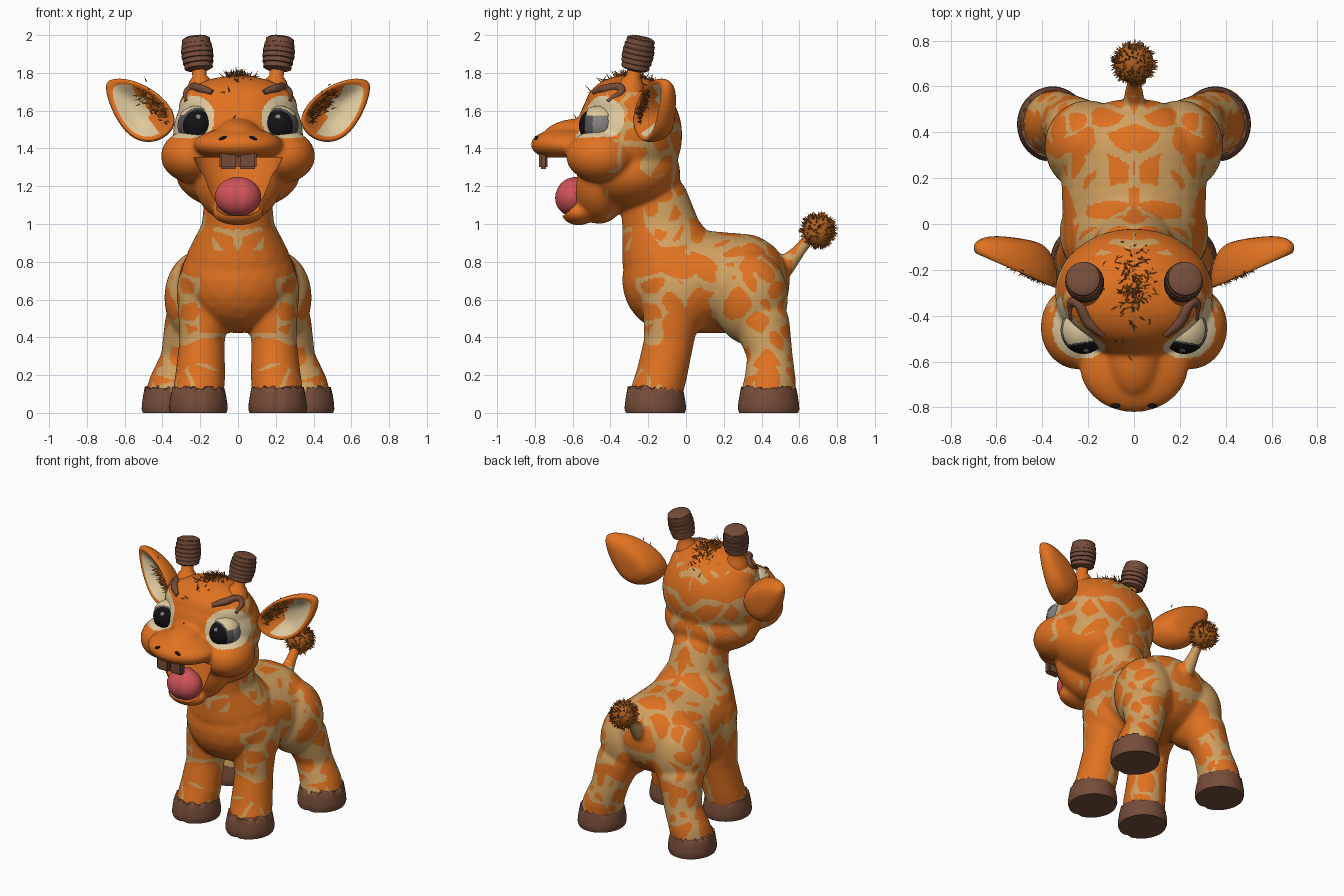
import bpy, bmesh, math, random
from math import sin, cos, pi
from mathutils import Vector, Matrix, Euler, noise
from mathutils.bvhtree import BVHTree

random.seed(4)
if "Cube" in bpy.data.objects:
    bpy.data.objects.remove(bpy.data.objects["Cube"])


def material(name, *rgb):
    m = bpy.data.materials.new(name)
    m.use_nodes = True
    m.diffuse_color = (*rgb, 1)
    m.node_tree.nodes["Principled BSDF"].inputs["Base Color"].default_value = (*rgb, 1)
    return m


ORANGE = material("orange_coat", .75, .168, .015)
TAN = material("tan_coat", .64, .36, .12)
CREAM = material("cream", .74, .59, .34)
BROWN = material("hoof_brown", .18, .073, .042)
HAIR = material("hair_brown", .43, .12, .014)
PINK = material("tongue_pink", .62, .085, .1)
BLACK = material("pupil_black", .006, .006, .007)
GREY = material("eye_grey", .24, .22, .22)
IRIS = material("iris_dark", .095, .088, .088)


def finish(bm, name, mats, angle=50):
    bmesh.ops.recalc_face_normals(bm, faces=bm.faces[:])
    me = bpy.data.meshes.new(name)
    bm.to_mesh(me)
    bm.free()
    for m in mats:
        me.materials.append(m)
    me.polygons.foreach_set("use_smooth", [True] * len(me.polygons))
    me.set_sharp_from_angle(angle=math.radians(angle))
    ob = bpy.data.objects.new(name, me)
    bpy.context.scene.collection.objects.link(ob)
    return ob


def ball(bm, c, r, rot=(0, 0, 0), sub=3):
    mat = Matrix.LocRotScale(Vector(c), Euler(rot), Vector(r))
    return bmesh.ops.create_icosphere(bm, subdivisions=sub, radius=1, matrix=mat)["verts"]


def chain(bm, side, *knots, steps=6):
    """Row of blended ellipsoids; each knot is x, y, z, rx, ry, rz."""
    for a, b in zip(knots, knots[1:]):
        for i in range(steps + 1):
            v = [p + (q - p) * i / steps for p, q in zip(a, b)]
            ball(bm, (v[0] * side, v[1], v[2]), v[3:])


def loft(bm, rings):
    vs = [[bm.verts.new(p) for p in ring] for ring in rings]
    n = len(vs[0])
    for a, b in zip(vs, vs[1:]):
        for i in range(n):
            j = (i + 1) % n
            bm.faces.new((a[i], a[j], b[j], b[i]))
    bm.faces.new(vs[0])
    bm.faces.new(vs[-1])


def lathe(bm, profile, matrix, n=24):
    loft(bm, [[matrix @ Vector((r * cos(2 * pi * i / n), r * sin(2 * pi * i / n), z))
               for i in range(n)] for r, z in profile])


def blade(bm, pos, direction, length, width):
    """One thin three-sided hair."""
    d = Vector(direction).normalized()
    u = d.orthogonal().normalized()
    v = d.cross(u)
    base = [bm.verts.new(Vector(pos) + width * (u * cos(a) + v * sin(a))) for a in (0, 2.1, 4.2)]
    tip = bm.verts.new(Vector(pos) + d * length)
    for i in range(3):
        bm.faces.new((base[i], base[(i + 1) % 3], tip))


def jitter(s):
    return Vector([random.uniform(-s, s) for _ in range(3)])


# Body, legs, neck, tail and head as one blended skin
bm = bmesh.new()
chain(bm, 1, (0, -.06, .7, .31, .28, .28), (0, .3, .685, .325, .25, .265))
chain(bm, 1, (0, -.07, .8, .28, .27, .2), (0, -.13, .98, .195, .21, .12),
      (0, -.17, 1.15, .18, .18, .12))
chain(bm, 1, (0, .44, .75, .075, .075, .09), (0, .53, .78, .05, .05, .06),
      (0, .6, .86, .036, .036, .036), (0, .68, .96, .032, .032, .032))
ball(bm, (0, -.3, 1.47), (.345, .28, .32), sub=4)
ball(bm, (0, -.32, 1.62), (.315, .215, .166), sub=4)
ball(bm, (0, -.3, 1.27), (.33, .27, .2), sub=4)
ball(bm, (0, -.46, 1.25), (.24, .17, .25), sub=4)
ball(bm, (0, -.57, 1.06), (.14, .09, .068))
ball(bm, (0, -.62, 1.42), (.238, .203, .09), sub=4)
ball(bm, (0, -.56, 1.46), (.125, .2, .1))
for s in (1, -1):
    ball(bm, (s * .245, -.45, 1.36), (.163, .185, .14), sub=4)
    ball(bm, (s * .2, .34, .61), (.19, .2, .25), sub=4)
    ball(bm, (s * .15, -.04, .63), (.175, .2, .24), sub=4)
    chain(bm, s, (.18, -.07, .58, .14, .16, .12), (.19, -.09, .38, .122, .135, .08),
          (.2, -.13, .2, .135, .14, .06), (.21, -.16, .1, .138, .146, .04))
    chain(bm, s, (.24, .4, .48, .15, .15, .12), (.285, .445, .3, .125, .122, .08),
          (.335, .445, .18, .135, .138, .06), (.355, .435, .1, .138, .148, .04))
body = finish(bm, "body", [])
mod = body.modifiers.new("blend", "REMESH")
mod.mode, mod.voxel_size = "VOXEL", .0095
mod = body.modifiers.new("soften", "SMOOTH")
mod.factor, mod.iterations = .5, 25

# Open mouth, narrowing toward the chin under a flat palate
bm = bmesh.new()
lathe(bm, [(.06, 1.045), (.115, 1.07), (.15, 1.13), (.185, 1.22), (.215, 1.3), (.235, 1.352)],
      Matrix.Translation((0, -.645, 0)) @ Matrix.Diagonal((1, .82, 1, 1)), 48)
cutter = finish(bm, "mouth_cutter", [])
cutter.hide_render = True
mod = body.modifiers.new("mouth", "BOOLEAN")
mod.operation, mod.solver, mod.object = "DIFFERENCE", "EXACT", cutter
skin = bpy.data.meshes.new_from_object(
    body.evaluated_get(bpy.context.evaluated_depsgraph_get()))
body.modifiers.clear()
body.data = skin
bpy.data.objects.remove(cutter)
skin.materials.clear()
for m in (ORANGE, TAN, CREAM):
    skin.materials.append(m)


def coat(c, nrm):
    """0 orange patch, 1 tan gap, 2 cream eye patch."""
    p = Vector((abs(c.x), c.y, c.z))
    eye = ((p.x - .245) / .14) ** 2 + ((p.y + .46) / .17) ** 2 + ((p.z - 1.545) / .135) ** 2
    if eye < 1:
        return 2
    if p.y > .56 and p.z > .68:
        return int(nrm.z < .25)
    face = p.z > .98 and p.y < -.42
    chest = p.y < -.15 and p.x < .2 and .42 < p.z < .86
    belly = p.z < .55 and p.x < .2 and nrm.z < -.3
    crown = p.z > 1.7
    if face or chest or belly or crown:
        return 0
    # Gaps between patches, broken where neighbouring patches run together
    d = noise.voronoi(p * 6.6 + noise.noise_vector(p * 5) * .55)[0]
    join = noise.noise(p * 5 + Vector((7, 3, 1)))
    width = .21 + .1 * noise.noise(p * 4)
    return int(join > (-.05 if p.z > 1.1 else -.16) and d[1] - d[0] < width)


for f in skin.polygons:
    f.material_index = coat(f.center, f.normal)
    f.use_smooth = True
skin.set_sharp_from_angle(angle=math.radians(50))
tree = BVHTree.FromPolygons([v.co for v in skin.vertices], [f.vertices[:] for f in skin.polygons])


def on_face(x, z):
    hit = tree.ray_cast(Vector((x, -2, z)), Vector((0, 1, 0)))[0]
    return hit or tree.find_nearest(Vector((x, -.45, z)))[0]


# Hooves with a cleft at the front and a ragged upper edge
def hoof(name, x, y):
    bm = bmesh.new()
    rings = []
    for r, z, rough in ((.96, 0, 0), (1, .02, 0), (.99, .05, 0), (.945, .095, 0),
                        (.895, .128, .012), (.8, .135, .012)):
        ring = []
        for i in range(64):
            a = 2 * pi * i / 64 - pi / 2
            k = r * (1 - .08 * math.exp(-((i + 32) % 64 - 32) ** 2 / 2))
            ring.append((x + .155 * k * cos(a), y + .165 * k * sin(a),
                         z + random.uniform(-rough, rough)))
        rings.append(ring)
    loft(bm, rings)
    finish(bm, name, [BROWN])


EAR = [(.31, 1.53), (.36, 1.64), (.46, 1.725), (.58, 1.775), (.68, 1.775), (.715, 1.74),
       (.68, 1.61), (.6, 1.475), (.5, 1.42), (.39, 1.44)]
KNOB = [(.04, .065), (.06, .07)]
for k in range(6):
    r, z = .071 + .013 * sin(pi * (k + .5) / 6), .078 + .027 * k
    KNOB += [(r, z), (r + .001, z + .011), (r, z + .023), (r - .005, z + .025)]
KNOB += [(.07, .24), (.055, .248), (.02, .25)]


def ear_y(x, off):
    t = (x - .35) / .35
    return -.19 + .105 * t + off * (1 - .55 * t)


for s, side in ((1, "left"), (-1, "right")):
    hoof(side + "_front_hoof", s * .21, -.165)
    hoof(side + "_hind_hoof", s * .355, .435)

    # Ears: domed behind, dished in front, cream beyond the inner upper edge
    bm = bmesh.new()
    rings = []
    for k, off in ((.4, .11), (.8, .08), (1, -.01), (.97, -.09), (.84, -.09), (.5, -.01), (.2, .015)):
        pts = [(.5 + (ex - .5) * k, 1.595 + (ez - 1.595) * k) for ex, ez in EAR]
        rings.append([(s * x, ear_y(x, off), z) for x, z in pts])
    loft(bm, rings)
    bm.faces.ensure_lookup_table()
    inside = bm.faces[4 * len(EAR):6 * len(EAR)] + [bm.faces[-1]]
    for f in inside:
        c = f.calc_center_median()
        f.material_index = int(c.z - 1.5 < (abs(c.x) - .42) * 1.9)
    ear = finish(bm, side + "_ear", [ORANGE, CREAM], 180)
    mod = ear.modifiers.new("round", "SUBSURF")
    mod.levels = mod.render_levels = 2
    bm = bmesh.new()
    for i in range(110):
        t = random.random()
        x, z = .375 + .12 * t + random.gauss(0, .018), 1.565 + .125 * t + random.gauss(0, .025)
        blade(bm, (s * x, ear_y(x, -.07), z), Vector((s * .7, -.15, .1)) + jitter(.6), .032, .005)
    finish(bm, side + "_ear_hair", [HAIR])

    # Horns: orange stalk under a ridged barrel knob
    place = Matrix.LocRotScale(Vector((s * .2, -.285, 1.748)), Euler((-.2, s * .1, 0)), None)
    bm = bmesh.new()
    lathe(bm, [(.075, -.04), (.058, .01), (.038, .035), (.038, .08)], place)
    finish(bm, side + "_horn_stalk", [ORANGE])
    bm = bmesh.new()
    lathe(bm, KNOB, place)
    finish(bm, side + "_horn_knob", [BROWN], 35)

    # Eyes coloured by angle from the gaze direction, under a cream upper lid
    c = Vector((s * .22, -.462, 1.52))
    gaze = Vector((-s * .16, -1, .02)).normalized()
    glint = Vector((-s * .1, -1, .55)).normalized()
    bm = bmesh.new()
    ball(bm, c, (.1, .105, .1), sub=5)
    for f in bm.faces:
        d = (f.calc_center_median() - c).normalized()
        a = d.angle(gaze)
        f.material_index = 0 if d.angle(glint) < .12 else 1 if a < .93 else 2 if a < 1.4 else 0
    finish(bm, side + "_eye", [GREY, BLACK, IRIS])
    bm = bmesh.new()
    ball(bm, c, (.106, .111, .106), sub=5)
    lid = [(f, (f.calc_center_median() - c).normalized()) for f in bm.faces]
    bmesh.ops.delete(bm, geom=[f for f, d in lid if d.z < .5 or d.angle(gaze) < 1.02],
                     context="FACES")
    finish(bm, side + "_eyelid", [CREAM])

    # Eyebrows
    cu = bpy.data.curves.new(side + "_eyebrow", "CURVE")
    cu.dimensions, cu.bevel_depth, cu.bevel_resolution, cu.use_fill_caps = "3D", .024, 4, True
    sp = cu.splines.new("BEZIER")
    sp.bezier_points.add(3)
    arch = ((.135, 1.695, .6), (.195, 1.715, 1), (.26, 1.71, .9), (.325, 1.67, .4))
    for bp, (x, z, r) in zip(sp.bezier_points, arch):
        bp.co = on_face(s * x, z)
        bp.radius = r
        bp.handle_left_type = bp.handle_right_type = "AUTO"
    cu.materials.append(BROWN)
    bpy.context.scene.collection.objects.link(bpy.data.objects.new(side + "_eyebrow", cu))

    # Nostrils and front teeth
    bm = bmesh.new()
    ball(bm, on_face(s * .08, 1.455), (.022, .012, .009), (0, s * .4, 0))
    finish(bm, side + "_nostril", [BLACK])
    bm = bmesh.new()
    bmesh.ops.create_cube(bm, size=1, matrix=Matrix.LocRotScale(
        Vector((s * .051, -.755, 1.34)), None, Vector((.096, .045, .095))))
    bmesh.ops.bevel(bm, geom=bm.edges[:], offset=.01, segments=2, affect="EDGES")
    finish(bm, side + "_tooth", [BROWN])

# Tongue with a shallow middle groove
bm = bmesh.new()
for v in ball(bm, (0, -.6, 1.145), (.122, .095, .105), (-.35, 0, 0), 4):
    v.co.y += .012 * math.exp(-(v.co.x / .018) ** 2)
finish(bm, "tongue", [PINK])

# Tail tuft
bm = bmesh.new()
tuft = Vector((0, .7, .965))
ball(bm, tuft, (.086, .086, .086))
for i in range(330):
    d = Vector([random.gauss(0, 1) for _ in range(3)]).normalized()
    blade(bm, tuft + d * .078, d + jitter(.45), random.uniform(.02, .034), .008)
finish(bm, "tail_tuft", [HAIR])

# Forelock
bm = bmesh.new()
for i in range(190):
    x, y = random.gauss(0, .035), random.gauss(-.27, .08)
    p = tree.ray_cast(Vector((x, y, 3)), Vector((0, 0, -1)))[0]
    if p:
        blade(bm, p, Vector((x * 8, -.3, .4)) + jitter(.7), random.uniform(.025, .05), .0045)
finish(bm, "forelock", [HAIR])
